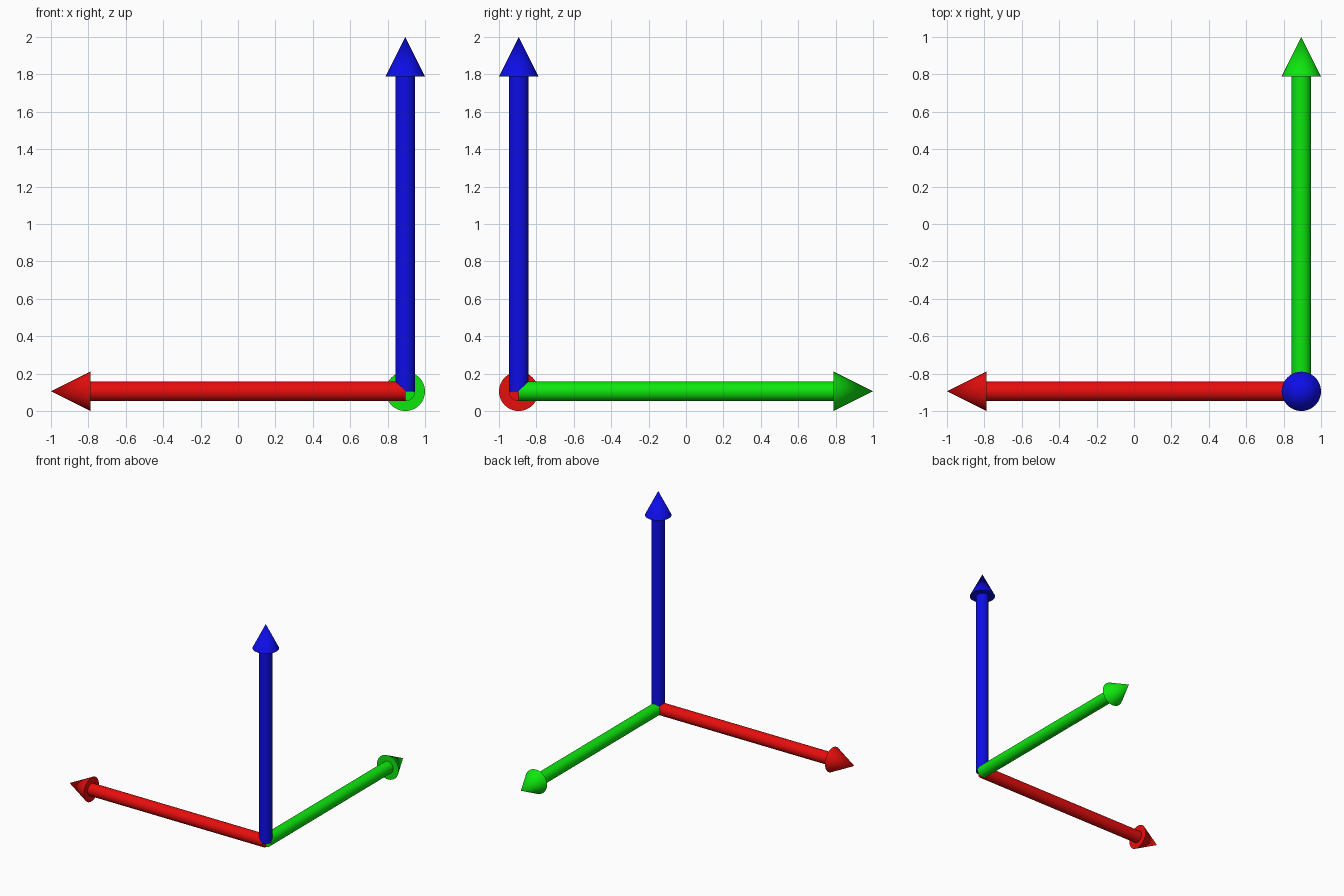
import bpy
from math import radians
from mathutils import Vector

if "Cube" in bpy.data.objects:
    bpy.data.objects.remove(bpy.data.objects["Cube"])

R = 2 / 19                 # arrowhead radius
SHAFT_R = R / 2
LENGTH = 18 * R            # origin to tip
HEAD = 2 * R               # arrowhead length
SIDES = 32
ORIGIN = Vector((1 - R, R - 1, R))


def material(name, colour):
    mat = bpy.data.materials.new(name)
    mat.diffuse_color = (*colour, 1)
    mat.use_nodes = True
    mat.node_tree.nodes["Principled BSDF"].inputs["Base Color"].default_value = mat.diffuse_color
    return mat


def finish(name, mat):
    obj = bpy.context.object
    obj.name = name
    obj.data.materials.append(mat)
    bpy.ops.object.shade_smooth_by_angle(angle=radians(40))


def arrow(axis, direction, mat):
    d = Vector(direction)
    rot = d.to_track_quat('Z', 'Y').to_euler()
    shaft = LENGTH - HEAD
    # Round shaft starting at the shared corner
    bpy.ops.mesh.primitive_cylinder_add(vertices=SIDES, radius=SHAFT_R, depth=shaft,
                                        location=ORIGIN + d * shaft / 2, rotation=rot)
    finish(axis + "_shaft", mat)
    # Pointed head
    bpy.ops.mesh.primitive_cone_add(vertices=SIDES, radius1=R, radius2=0, depth=HEAD,
                                    location=ORIGIN + d * (shaft + HEAD / 2), rotation=rot)
    finish(axis + "_head", mat)


arrow("left_arrow", (-1, 0, 0), material("red", (0.8, 0.004, 0.004)))
arrow("back_arrow", (0, 1, 0), material("green", (0.004, 0.8, 0.004)))
arrow("up_arrow", (0, 0, 1), material("blue", (0.004, 0.004, 0.8)))
